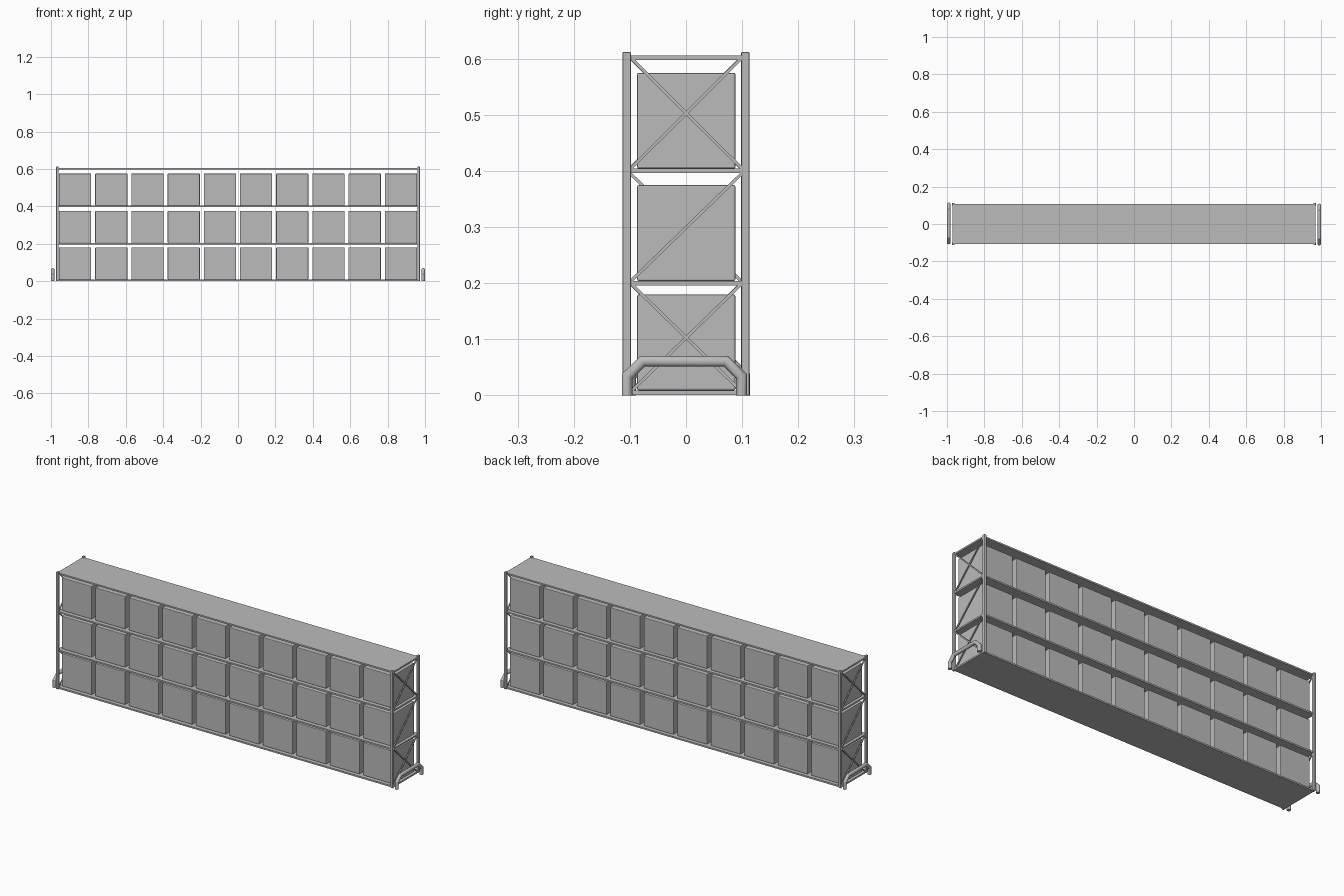
import bpy, bmesh, math
from mathutils import Matrix, Vector

if "Cube" in bpy.data.objects:
    bpy.data.objects.remove(bpy.data.objects["Cube"])

grey = bpy.data.materials.new("steel grey")
grey.diffuse_color = (0.5, 0.5, 0.5, 1)
grey.use_nodes = True
grey.node_tree.nodes["Principled BSDF"].inputs["Base Color"].default_value = grey.diffuse_color


def finish(bm, name, bevel=0.0):
    me = bpy.data.meshes.new(name)
    bm.to_mesh(me)
    bm.free()
    me.materials.append(grey)
    ob = bpy.data.objects.new(name, me)
    bpy.context.collection.objects.link(ob)
    if bevel:
        mod = ob.modifiers.new("bevel", 'BEVEL')
        mod.width = bevel
        mod.segments = 2
    return ob


def box(name, lo, hi, bevel=0.0):
    lo, hi = Vector(lo), Vector(hi)
    bm = bmesh.new()
    bmesh.ops.create_cube(bm, size=1, matrix=Matrix.Translation((lo + hi) / 2)
                          @ Matrix.Diagonal((*(hi - lo), 1)))
    return finish(bm, name, bevel)


def rod(name, a, b, thick):
    a, b = Vector(a), Vector(b)
    d = b - a
    rot = d.to_track_quat('Z', 'X').to_matrix().to_4x4()
    bm = bmesh.new()
    bmesh.ops.create_cube(bm, size=1, matrix=Matrix.Translation((a + b) / 2)
                          @ rot @ Matrix.Diagonal((thick, thick, d.length, 1)))
    return finish(bm, name)


def tube(name, pts, radius, sides=16):
    # Round pipe with mitred corners, in the plane of constant x
    pts = [Vector(p) for p in pts]
    bm = bmesh.new()
    rings = []
    for i, p in enumerate(pts):
        din = (p - pts[i - 1]).normalized() if i else None
        dout = (pts[i + 1] - p).normalized() if i < len(pts) - 1 else None
        din, dout = din or dout, dout or din
        t = (din + dout).normalized()
        side = Vector((1, 0, 0))
        n = t.cross(side) / t.dot(din)
        rings.append([bm.verts.new(p + radius * (math.cos(a) * side + math.sin(a) * n))
                      for a in (2 * math.pi * k / sides for k in range(sides))])
    for r, s in zip(rings, rings[1:]):
        for k in range(sides):
            bm.faces.new((r[k], r[(k + 1) % sides], s[(k + 1) % sides], s[k]))
    bm.faces.new(rings[0])
    bm.faces.new(rings[-1])
    bmesh.ops.recalc_face_normals(bm, faces=bm.faces)
    ob = finish(bm, name)
    bpy.ops.object.select_all(action='DESELECT')
    ob.select_set(True)
    bpy.context.view_layer.objects.active = ob
    bpy.ops.object.shade_smooth_by_angle(angle=math.radians(30))
    return ob


EX = 0.966
shelf_tops = (0.009, 0.204, 0.404, 0.606)

# Full-length shelves, base and roof
for top in shelf_tops:
    box("shelf", (-0.963, -0.106, top - 0.008), (0.963, 0.106, top))

# Stored boxes, ten per shelf
for z in shelf_tops[:3]:
    for i in range(10):
        x = (i - 4.5) * 0.1935
        box("storage_box", (x - 0.086, -0.087, z), (x + 0.086, 0.088, z + 0.171), 0.003)

# End frames and guards; the far end is the near end turned half round
for s in (1, -1):
    x = s * EX
    for y in (-0.1055, 0.106):
        box("corner_post", (x - 0.006, s * y - 0.0073, 0),
            (x + 0.006, s * y + 0.0073, 0.612), 0.002)
    for top in shelf_tops:
        box("end_rail", (x - 0.004, -0.1, top - 0.008), (x + 0.004, 0.1, top))
    # Diagonal bracing: cross, single, cross
    for bay, (z0, z1) in enumerate(((0.006, 0.2), (0.203, 0.396), (0.404, 0.602))):
        rod("diagonal_brace", (x, -s * 0.099, z0), (x, s * 0.1, z1), 0.0055)
        if bay != 1:
            rod("diagonal_brace", (x, s * 0.1, z0), (x, -s * 0.099, z1), 0.0055)
    # Bent pipe guard standing clear of the end
    profile = [(-0.105, 0), (-0.105, 0.034), (-0.077, 0.061),
               (0.071, 0.061), (0.099, 0.034), (0.099, 0)]
    tube("end_guard", [(s * 0.9905, s * y, z) for y, z in profile], 0.0095)
